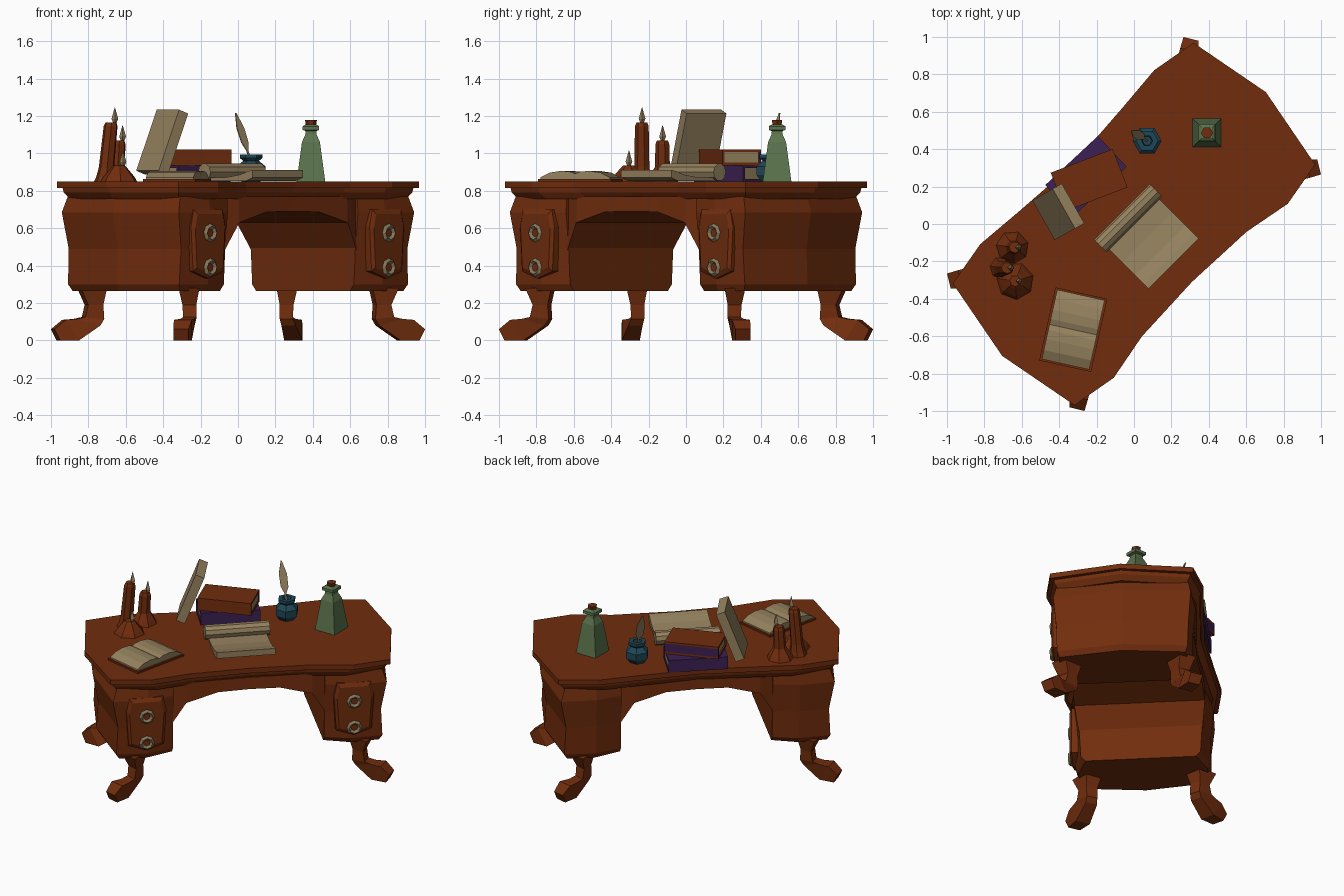
import bpy, math
from math import cos, sin, pi, radians
from mathutils import Matrix, Vector

if "Cube" in bpy.data.objects:
    bpy.data.objects.remove(bpy.data.objects["Cube"])


def material(name, rgb):
    m = bpy.data.materials.new(name)
    m.use_nodes = True
    m.diffuse_color = (*rgb, 1)
    m.node_tree.nodes["Principled BSDF"].inputs["Base Color"].default_value = (*rgb, 1)
    return m


WOOD = material("red brown wood", (0.165, 0.026, 0.004))
PAPER = material("parchment", (0.305, 0.225, 0.115))
GREEN = material("green glass", (0.105, 0.175, 0.075))
BLUE = material("dark blue glass", (0.014, 0.062, 0.092))
PURPLE = material("purple leather", (0.045, 0.014, 0.085))
BRASS = material("dull brass", (0.24, 0.185, 0.1))

DESK = Matrix.Rotation(pi / 4, 4, 'Z')   # the desk stands diagonally
TOP = 0.85


def place(x, y, z, turn=0):
    return Matrix.Translation((x, y, z)) @ Matrix.Rotation(radians(turn), 4, 'Z')


def loft(name, rings, mat, matrix=Matrix()):
    """Join equal rings of points with quads and cap both ends."""
    n = len(rings[0])
    verts = [matrix @ Vector(p) for r in rings for p in r]
    faces = [tuple(range(n)), tuple(range((len(rings) - 1) * n, len(rings) * n))]
    for k in range(len(rings) - 1):
        for i in range(n):
            j = (i + 1) % n
            faces.append((k * n + i, k * n + j, (k + 1) * n + j, (k + 1) * n + i))
    me = bpy.data.meshes.new(name)
    me.from_pydata(verts, [], faces)
    me.materials.append(mat)
    ob = bpy.data.objects.new(name, me)
    bpy.context.collection.objects.link(ob)
    bpy.context.view_layer.objects.active = ob
    ob.select_set(True)
    bpy.ops.object.mode_set(mode='EDIT')
    bpy.ops.mesh.select_all(action='SELECT')
    bpy.ops.mesh.normals_make_consistent(inside=False)
    bpy.ops.object.mode_set(mode='OBJECT')
    ob.select_set(False)
    return ob


def box(name, x, y, z, mat, matrix):
    ring = [(x[0], y[0]), (x[1], y[0]), (x[1], y[1]), (x[0], y[1])]
    return loft(name, [[(*p, h) for p in ring] for h in z], mat, matrix)


def extrude_x(name, profile, half, mat, matrix):
    return loft(name, [[(x, y, z) for y, z in profile] for x in (-half, half)], mat, matrix)


def lathe(name, profile, sides, mat, x, y, turn=0.0, lean=(0, 0)):
    z0 = profile[0][1]
    rings = [[(x + lean[0] * (z - z0) + r * cos(turn + 2 * pi * i / sides),
               y + lean[1] * (z - z0) + r * sin(turn + 2 * pi * i / sides), z)
              for i in range(sides)] for r, z in profile]
    return loft(name, rings, mat)


# Desk top: curved slab over a stepped moulding, flatter at the back
corner = [(0.658, 0.505), (0.91, 0.46)]
back = [(0, 0.455), (0.396, 0.483)] + corner
front = [(0, 0.438), (0.396, 0.455)] + corner


def top_ring(z, inset):
    right = back + [(0.997, 0)] + [(u, -v) for u, v in front[::-1]]
    left = [(-u, v) for u, v in right[-2:0:-1]]
    return [(u - math.copysign(min(inset, abs(u)), u),
             v - math.copysign(min(inset, abs(v)), v), z) for u, v in right + left]


loft("desk_top", [top_ring(0.815, 0), top_ring(TOP, 0)], WOOD, DESK)
loft("top_moulding", [top_ring(0.755, 0.052), top_ring(0.79, 0.026), top_ring(0.816, 0.022)],
     WOOD, DESK)


# Pedestals with bulging sides and chamfered inner corners
def pedestal_ring(side, z, outer, depth, inner):
    half = [(0.492, inner), (0.66, depth + 0.012), (outer, depth)]
    pts = half + [(outer + 0.055, 0)] + [(u, -v) for u, v in half[::-1]]
    return [(side * u, v, z) for u, v in pts]


for side, label in ((-1, "right"), (1, "left")):
    loft(label + "_pedestal", [pedestal_ring(side, *level) for level in (
        (0.265, 0.845, 0.405, 0.355), (0.30, 0.865, 0.42, 0.385), (0.49, 0.855, 0.425, 0.395),
        (0.685, 0.89, 0.442, 0.415), (0.77, 0.862, 0.425, 0.41))], WOOD, DESK)
    # Raised drawer front with two ring pulls
    shape = [(-0.11, 0.70), (0.11, 0.70), (0.13, 0.61), (0.115, 0.37),
             (0, 0.33), (-0.115, 0.37), (-0.13, 0.61)]
    rings = []
    for depth, k in ((0.40, 1), (0.45, 1), (0.464, 0.86)):
        rings.append([(side * 0.675 + u * k, -depth, 0.52 + (z - 0.52) * k) for u, z in shape])
    loft(label + "_drawer_front", rings, WOOD, DESK)
    for number, z in enumerate((0.39, 0.575)):
        bpy.ops.mesh.primitive_torus_add(major_segments=8, minor_segments=4,
                                         major_radius=0.036, minor_radius=0.014)
        pull = bpy.context.object
        pull.name = f"{label}_drawer_pull_{number + 1}"
        pull.matrix_world = (DESK @ Matrix.Translation((side * 0.675, -0.466, z))
                             @ Matrix.Rotation(pi / 2, 4, 'X'))
        pull.data.materials.append(BRASS)
        pull.select_set(False)

# Arched apron across the knee space
arch = [(0.5, 0.48, 0.398), (0.41, 0.63, 0.42), (0.2, 0.687, 0.415)]
sections = [(-u, z, d) for u, z, d in arch] + [(0, 0.69, 0.41)] + arch[::-1]
loft("apron", [[(u, -d, z), (u, d, z), (u, d - 0.005, 0.77), (u, 0.005 - d, 0.77)]
               for u, z, d in sections], WOOD, DESK)

# Scrolled legs: outer point, inner point, sideways centre, half width
leg = [(0.86, 0.28, 0.72, 0.28, 0.262, 0.056), (0.82, 0.19, 0.74, 0.19, 0.26, 0.037),
       (0.835, 0.125, 0.735, 0.115, 0.258, 0.035), (0.88, 0.115, 0.755, 0.08, 0.27, 0.038),
       (0.94, 0.11, 0.87, 0, 0.295, 0.048), (1.0, 0.06, 0.97, 0, 0.305, 0.04)]
for name, sign, swap in (("front_left", 1, False), ("back_right", -1, False),
                         ("back_left", 1, True), ("front_right", -1, True)):
    rings = []
    for a, za, b, zb, c, w in leg:
        ring = [(a, c - w, za), (a - 0.02, c + w, za), (b - 0.02, c + w, zb), (b, c - w, zb)]
        rings.append([(sign * (q if swap else p), sign * (p if swap else q), z)
                      for p, q, z in ring])
    loft(name + "_leg", rings, WOOD)

# Corked bottle
lathe("bottle", [(0.108, 0.85), (0.068, 1.06), (0.043, 1.1), (0.04, 1.12),
                 (0.062, 1.125), (0.062, 1.145), (0.04, 1.155)], 4, GREEN, 0.39, 0.487, pi / 4)
lathe("cork", [(0.025, 1.14), (0.032, 1.178)], 6, WOOD, 0.39, 0.487)

# Inkwell with a hollow mouth, and its quill
lathe("inkwell", [(0.05, 0.85), (0.078, 0.885), (0.078, 0.93), (0.042, 0.96), (0.06, 0.975),
                  (0.06, 0.995), (0.03, 0.995), (0.025, 0.95)], 6, BLUE, 0.07, 0.445)
quill = [(0, 0.005), (0.25, 0.006), (0.4, 0.024), (0.7, 0.026), (1, 0.003)]
start, end = Vector((0.07, 0.445, 0.95)), Vector((-0.012, 0.5, 1.215))
rings = []
for t, w in quill:
    p = start.lerp(end, t)
    across, thick = Vector((0.75, 0.66, 0)) * w, Vector((0.002, -0.002, 0))
    rings.append([p - across - thick, p + across - thick, p + across + thick, p - across + thick])
loft("quill", rings, PAPER)

# Three candles melted onto the desk
for name, x, y, foot, top, lean in (("tall", -0.71, -0.235, 0.06, 1.165, (0.1, 0)),
                                    ("middle", -0.65, -0.125, 0.088, 1.07, (0.06, 0)),
                                    ("short", -0.635, -0.305, 0.1, 0.935, (0, 0))):
    lathe(name + "_candle", [(foot, TOP), (foot * 0.85, 0.875), (0.042, 0.925),
                             (0.038, max(top - 0.02, 0.928)), (0.03, top)],
          7, WOOD, x, y, 0.3, lean)
    fx, fy = x + lean[0] * (top - TOP), y + lean[1] * (top - TOP)
    lathe(name + "_flame", [(0.006, top - 0.01), (0.018, top + 0.02), (0.001, top + 0.08)],
          4, PAPER, fx + 0.02, fy)


# Closed books: two boards, covered long sides and a page block showing at the ends
def book(name, length, width, height, cover, back_cover, matrix):
    x, y, t = length / 2, width / 2, 0.014
    box(name + "_pages", (0.01 - x, x - 0.006), (0.01 - y, y - 0.01), (t, height - t),
        PAPER, matrix)
    box(name + "_lower_board", (-x, x), (-y, y), (0, t), cover, matrix)
    box(name + "_upper_board", (-x, x), (-y, y), (height - t, height), cover, matrix)
    box(name + "_spine", (-x, x), (-y, 0.012 - y), (0, height), cover, matrix)
    box(name + "_back", (-x, x), (y - 0.012, y), (t, height - t), back_cover, matrix)


book("purple_book", 0.385, 0.225, 0.085, PURPLE, PURPLE, place(-0.257, 0.257, TOP, 43))
book("brown_book", 0.355, 0.22, 0.085, WOOD, PURPLE, place(-0.24, 0.235, 0.936, 21))
tilt = place(-0.405, 0.065, 1.06, 29.5) @ Matrix.Rotation(radians(21), 4, 'Y')
box("leaning_book", (-0.03, 0.03), (-0.122, 0.122), (-0.175, 0.175), PAPER, tilt)

# Half-unrolled scroll
sheet = [(0.03, 0.853), (-0.25, 0.853), (-0.3, 0.87), (-0.3, 0.912), (-0.265, 0.905),
         (-0.2, 0.885), (-0.1, 0.872), (0.03, 0.872)]
extrude_x("scroll_sheet", sheet, 0.19, PAPER, DESK)
roll = [(0.045 + 0.047 * cos(i * pi / 5), 0.9 + 0.047 * sin(i * pi / 5)) for i in range(10)]
extrude_x("scroll_roll", roll, 0.21, PAPER, DESK)

# Open book with swelling pages on a thin cover
spot = place(-0.325, -0.565, TOP, -12.5)
box("open_book_cover", (-0.142, 0.142), (-0.2, 0.2), (0, 0.012), WOOD, spot)
page = [(0.19, 0.022), (0.14, 0.047), (0.08, 0.056), (0.03, 0.053)]
profile = ([(-0.19, 0.01)] + [(-y, z) for y, z in page] + [(0, 0.042)]
           + page[::-1] + [(0.19, 0.01)])
extrude_x("open_book_pages", profile, 0.13, PAPER, spot)
